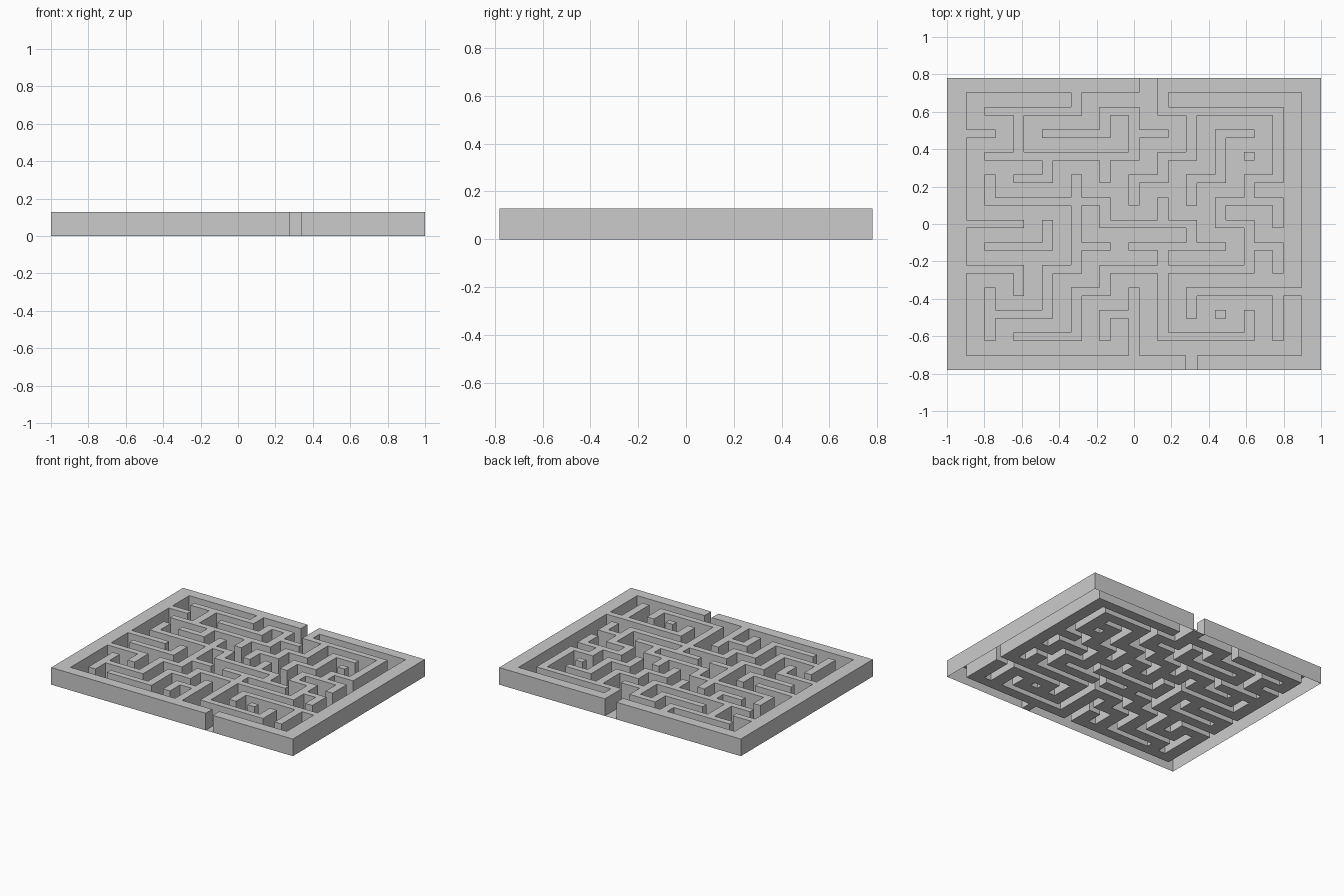
import bpy, bmesh, math

if "Cube" in bpy.data.objects:
    bpy.data.objects.remove(bpy.data.objects["Cube"])

HEIGHT = 0.128
N = 25  # strips per axis: border, passage, wall, passage, ..., border


def strip_edges(outer, inner, passage):
    """Edge coordinates of the border, 12 passages and 11 walls between them."""
    wall = (2 * inner - 12 * passage) / 11
    edges = [-outer, -inner]
    for i in range(23):
        edges.append(edges[-1] + (passage if i % 2 == 0 else wall))
    return edges + [outer]


xs = strip_edges(1.0, 0.895, 0.0955)
ys = [-y for y in strip_edges(0.78, 0.702, 0.0763)]  # rows run from back to front

# Wall runs: start node (column, row; -1 and 11 are the border), then moves
RUNS = [
    # back left
    (3, -1, "D1 L3"), (1, 0, "D2"), (0, 2, "R5"), (2, 1, "R2 U1 R1 D2"),
    (5, 1, "R1"), (-1, 1, "R1"), (2, 2, "D1 L1"), (4, 2, "D1"),
    # back right
    (6, -1, "D1 R4 D3 L1 D1 L1 D1 R1 D2"), (7, 0, "D2 L1 D1 L1 D1"),
    (9, 1, "L1 D2 L1 D1"), (9, 4, "R1 D1"), (9, 6, "R1 D1"), (9, 2, ""),
    # middle
    (0, 3, "D1 R4 D1 R3 D1"), (3, 3, "D4 L1 D2 L2"), (-1, 5, "R2"),
    (2, 5, "D1 L2"), (3, 6, "R1"), (5, 6, "R3"), (6, 4, "D1"),
    # front left
    (-1, 7, "R2 D1"), (0, 8, "D2"), (1, 10, "R2 U2 R1 U1 R5"),
    (5, 8, "D3"), (4, 10, "U1 R1"),
    # front right
    (6, 6, "D4 R3 U1"), (7, 9, "U1 R4"), (10, 8, "D2"), (8, 9, ""),
]
STEP = {"L": (-1, 0), "R": (1, 0), "U": (0, -1), "D": (0, 1)}

# Solid border, then trace the runs
solid = {(i, j) for i in range(N) for j in range(N) if i in (0, N - 1) or j in (0, N - 1)}
for column, row, moves in RUNS:
    i, j = 2 * column + 2, 2 * row + 2
    solid.add((i, j))
    for move in moves.split():
        di, dj = STEP[move[0]]
        for _ in range(2 * int(move[1:])):
            i, j = i + di, j + dj
            solid.add((i, j))

# Entrance at the back and exit at the front
solid -= {(13, 0), (16, N - 1)}

bm = bmesh.new()


def face(points):
    bm.faces.new([bm.verts.new(p) for p in points])


# Hollow walls with tops and sides, thin floor in the passages
for i in range(N):
    for j in range(N):
        wall = (i, j) in solid
        z = HEIGHT if wall else 0.0
        x0, x1, y0, y1 = xs[i], xs[i + 1], ys[j + 1], ys[j]
        ring = [(x0, y0), (x1, y0), (x1, y1), (x0, y1)]
        face([(x, y, z) for x, y in ring])
        if not wall:
            continue
        for k, (di, dj) in enumerate([(0, 1), (1, 0), (0, -1), (-1, 0)]):
            if (i + di, j + dj) not in solid:
                a, b = ring[k], ring[(k + 1) % 4]
                face([(*a, 0), (*b, 0), (*b, HEIGHT), (*a, HEIGHT)])

# Weld and merge flat areas
bmesh.ops.remove_doubles(bm, verts=bm.verts[:], dist=1e-5)
bmesh.ops.dissolve_limit(bm, angle_limit=math.radians(1), verts=bm.verts[:], edges=bm.edges[:])

mesh = bpy.data.meshes.new("maze")
bm.to_mesh(mesh)
bm.free()
bpy.context.collection.objects.link(bpy.data.objects.new("maze", mesh))
